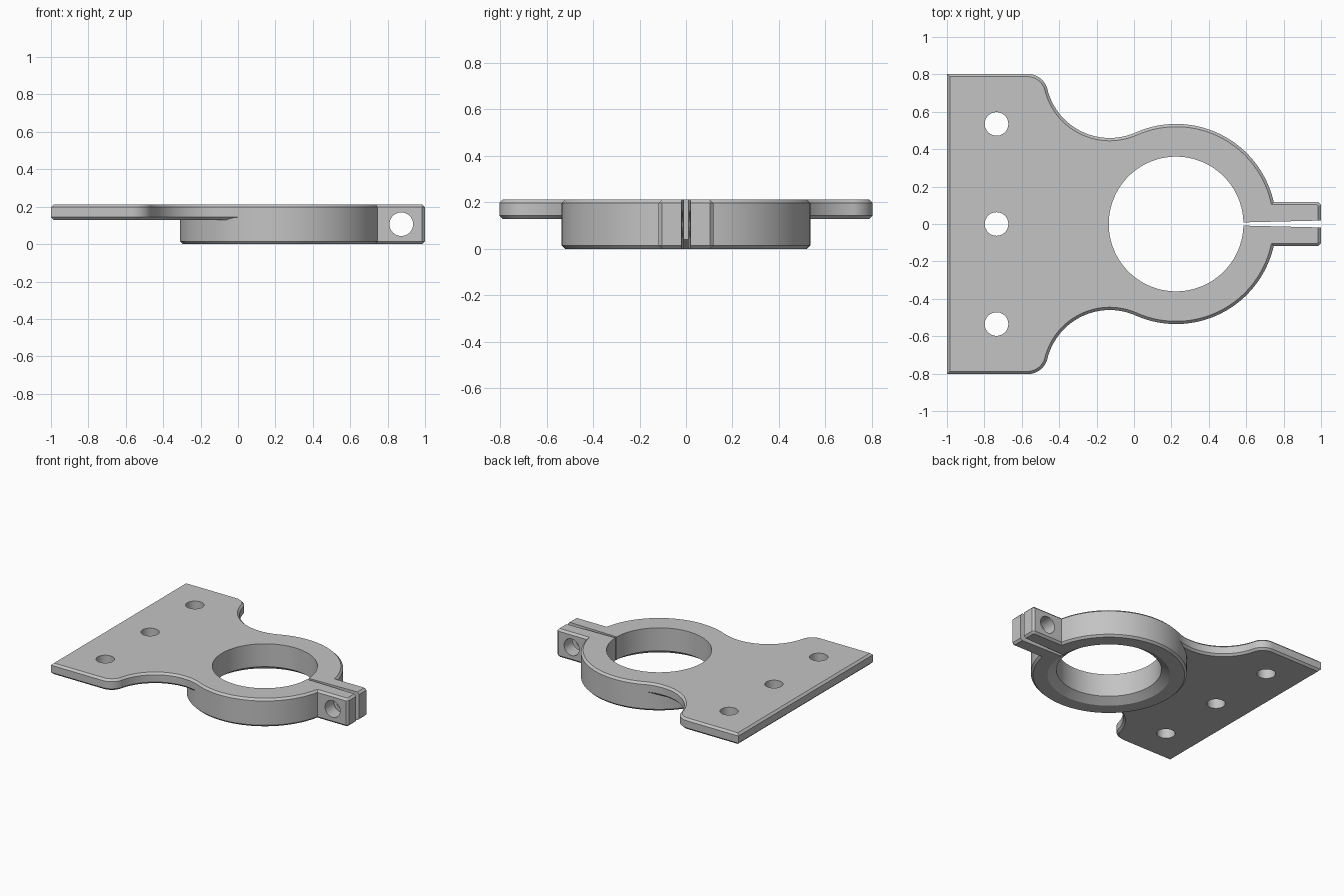
import bpy, bmesh
from math import cos, sin, atan2, hypot, pi
from mathutils import Vector, Matrix

cube = bpy.data.objects.get("Cube")
if cube:
    bpy.data.objects.remove(cube)

TOP, PLATE_Z, EDGE = 0.213, 0.129, 0.015
CX, RING_R, BORE_R = 0.225, 0.535, 0.36

grey = bpy.data.materials.new("plain grey")
grey.use_nodes = True
grey.diffuse_color = (0.55, 0.55, 0.55, 1)
grey.node_tree.nodes["Principled BSDF"].inputs["Base Color"].default_value = grey.diffuse_color


def arc(cx, cy, r, a0, a1, n):
    return [Vector((cx + r * cos(a0 + (a1 - a0) * i / n),
                    cy + r * sin(a0 + (a1 - a0) * i / n))) for i in range(n + 1)]


def inset(pts, d):
    """Shrink a counter-clockwise outline by d, with mitred corners."""
    out = []
    for i, p in enumerate(pts):
        a = (p - pts[i - 1]).normalized()
        b = (pts[(i + 1) % len(pts)] - p).normalized()
        na, nb = Vector((-a.y, a.x)), Vector((-b.y, b.x))
        out.append(p + (na + nb) * (d / (1 + na.dot(nb))))
    return out


def loft(name, levels):
    """Join stacked outlines, given as (points, z), into a closed solid."""
    bm = bmesh.new()
    rings = [[bm.verts.new((p.x, p.y, z)) for p in pts] for pts, z in levels]
    for lo, hi in zip(rings, rings[1:]):
        for i in range(len(lo)):
            j = (i + 1) % len(lo)
            bm.faces.new((lo[i], lo[j], hi[j], hi[i]))
    bm.faces.new(rings[0][::-1])
    bm.faces.new(rings[-1])
    bmesh.ops.recalc_face_normals(bm, faces=bm.faces)
    mesh = bpy.data.meshes.new(name)
    bm.to_mesh(mesh)
    bm.free()
    mesh.materials.append(grey)
    ob = bpy.data.objects.new(name, mesh)
    bpy.context.collection.objects.link(ob)
    return ob


def chamfered(name, pts, z0, z1):
    small = inset(pts, EDGE)
    return loft(name, [(small, z0), (pts, z0 + EDGE), (pts, z1 - EDGE), (small, z1)])


def circle(x, y, r, n=64):
    return arc(x, y, r, 0, 2 * pi, n)[:-1]


def combine(target, tool, operation):
    mod = target.modifiers.new(tool.name, 'BOOLEAN')
    mod.operation, mod.solver, mod.object = operation, 'EXACT', tool
    tool.hide_render = True
    bpy.context.view_layer.objects.active = target
    bpy.ops.object.modifier_apply(modifier=mod.name)
    bpy.data.objects.remove(tool)


def mirrored(half):
    """Complete an outline from its +y half."""
    return half + [Vector((p.x, -p.y)) for p in reversed(half)]


# Clamp ring with its two-eared lug
LUG = 0.118
start = atan2(LUG, (RING_R ** 2 - LUG ** 2) ** 0.5)
lug = [Vector((1, LUG - EDGE)), Vector((1 - EDGE, LUG))]
ring = arc(CX, 0, RING_R, start, 2 * pi - start, 128)
clamp = chamfered("clamp_bracket",
                  lug + ring + [Vector((p.x, -p.y)) for p in reversed(lug)], 0, TOP)

# Mounting plate, sweeping into the ring with tangent arcs
bx, by, br = -0.13, 0.803, 0.343
ax, ar = -0.57, 0.111
ay = 0.803 - ar
to_ring = atan2(-by, CX - bx)
to_corner = atan2(ay - by, ax - bx)
join = atan2(by - ay, bx - ax)
half = [Vector((0.1, 0.44))]
half += arc(bx, by, br, to_ring, to_corner - 0 if to_corner < to_ring else to_corner - 2 * pi, 40)
half += arc(ax, ay, ar, join, pi / 2, 16)[1:]
half.append(Vector((-1, 0.803)))
plate = chamfered("mounting_plate", mirrored(half), PLATE_Z, TOP)
combine(clamp, plate, 'UNION')

# Bore with a bevelled lower mouth
mouth = 0.06
bore = loft("bore_cutter", [(circle(CX, 0, BORE_R + mouth + 0.03, 128), -0.02),
                            (circle(CX, 0, BORE_R, 128), 0.04),
                            (circle(CX, 0, BORE_R, 128), 0.4)])
combine(clamp, bore, 'DIFFERENCE')

# Tapered clamping slot
slot_pts = mirrored([Vector((1.1, 0.021)), Vector((0.4, 0.004))])
slot_pts = [slot_pts[i] for i in (0, 1, 2, 3)]
combine(clamp, loft("slot_cutter", [(slot_pts, -0.1), (slot_pts, 0.4)]), 'DIFFERENCE')

# Mounting holes
for y in (-0.535, 0, 0.535):
    pts = circle(-0.735, y, 0.063, 48)
    combine(clamp, loft("hole_cutter", [(pts, 0), (pts, 0.4)]), 'DIFFERENCE')

# Cross bolt hole through both ears
pts = circle(0, 0, 0.063, 48)
bolt = loft("bolt_cutter", [(pts, -0.3), (pts, 0.3)])
bolt.data.transform(Matrix.Translation((0.873, 0, TOP / 2)) @ Matrix.Rotation(pi / 2, 4, 'X'))
combine(clamp, bolt, 'DIFFERENCE')

# Smooth curves, crisp edges
bpy.ops.object.select_all(action='DESELECT')
clamp.select_set(True)
bpy.context.view_layer.objects.active = clamp
bpy.ops.object.shade_smooth_by_angle(angle=0.35)
